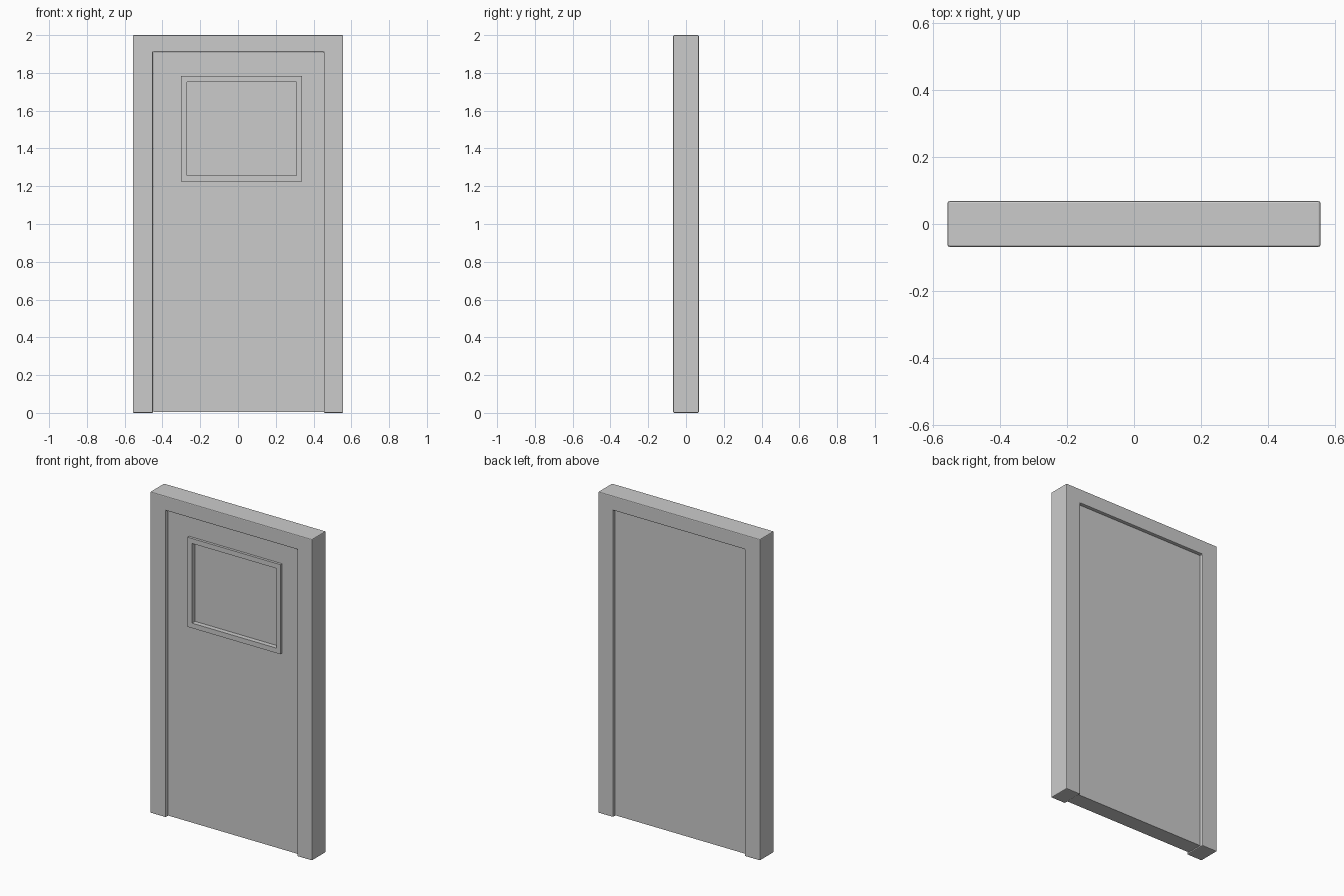
import bpy, bmesh

if "Cube" in bpy.data.objects:
    bpy.data.objects.remove(bpy.data.objects["Cube"])

W, D, H = 0.557, 0.068, 2.0          # frame half width, half depth, height
L, R, T = -0.45, 0.455, 1.91         # door opening
DOOR_Y = 0.050                       # half thickness of the leaf


def finish(name, bm, bevel):
    bmesh.ops.recalc_face_normals(bm, faces=bm.faces)
    me = bpy.data.meshes.new(name)
    bm.to_mesh(me)
    bm.free()
    ob = bpy.data.objects.new(name, me)
    bpy.context.collection.objects.link(ob)
    if bevel:
        mod = ob.modifiers.new("soft_edges", 'BEVEL')
        mod.width = bevel
        mod.segments = 2
        mod.limit_method = 'ANGLE'
    return ob


def extrude_profile(name, pts, y0, y1, bevel=0):
    """Extrude an x-z outline from y0 to y1."""
    bm = bmesh.new()
    face = bm.faces.new([bm.verts.new((x, y0, z)) for x, z in pts])
    out = bmesh.ops.extrude_face_region(bm, geom=[face])
    verts = [v for v in out["geom"] if isinstance(v, bmesh.types.BMVert)]
    bmesh.ops.translate(bm, verts=verts, vec=(0, y1 - y0, 0))
    return finish(name, bm, bevel)


def rect(x0, x1, z0, z1):
    return [(x0, z0), (x1, z0), (x1, z1), (x0, z1)]


def ring(name, outer, inner, y0, y1, bevel=0):
    """Rectangular picture-frame ring between two outlines."""
    bm = bmesh.new()
    loops = [[bm.verts.new((x, y, z)) for x, z in pts]
             for pts, y in ((outer, y0), (inner, y0), (inner, y1), (outer, y1))]
    for a, b in zip(loops, loops[1:] + loops[:1]):
        for i in range(4):
            j = (i + 1) % 4
            bm.faces.new((a[i], a[j], b[j], b[i]))
    return finish(name, bm, bevel)


# Jambs and head in one arch-shaped outline
extrude_profile("door_frame", [(-W, 0), (L, 0), (L, T), (R, T), (R, 0),
                               (W, 0), (W, H), (-W, H)], -D, D, 0.005)

# Window outlines
trim_out = rect(-0.302, 0.338, 1.226, 1.784)
trim_in = rect(-0.27, 0.31, 1.257, 1.753)

# Door leaf: solid back layer, front layer opened up for the window
leaf = rect(L + 0.002, R - 0.001, 0.006, T - 0.003)
PANE_Y = -0.036
extrude_profile("door_leaf", leaf, PANE_Y, DOOR_Y)
ring("door_front_skin", leaf, trim_in, -DOOR_Y, PANE_Y)

# Raised trim round the window
ring("window_trim", trim_out, trim_in, -DOOR_Y - 0.016, -DOOR_Y)
